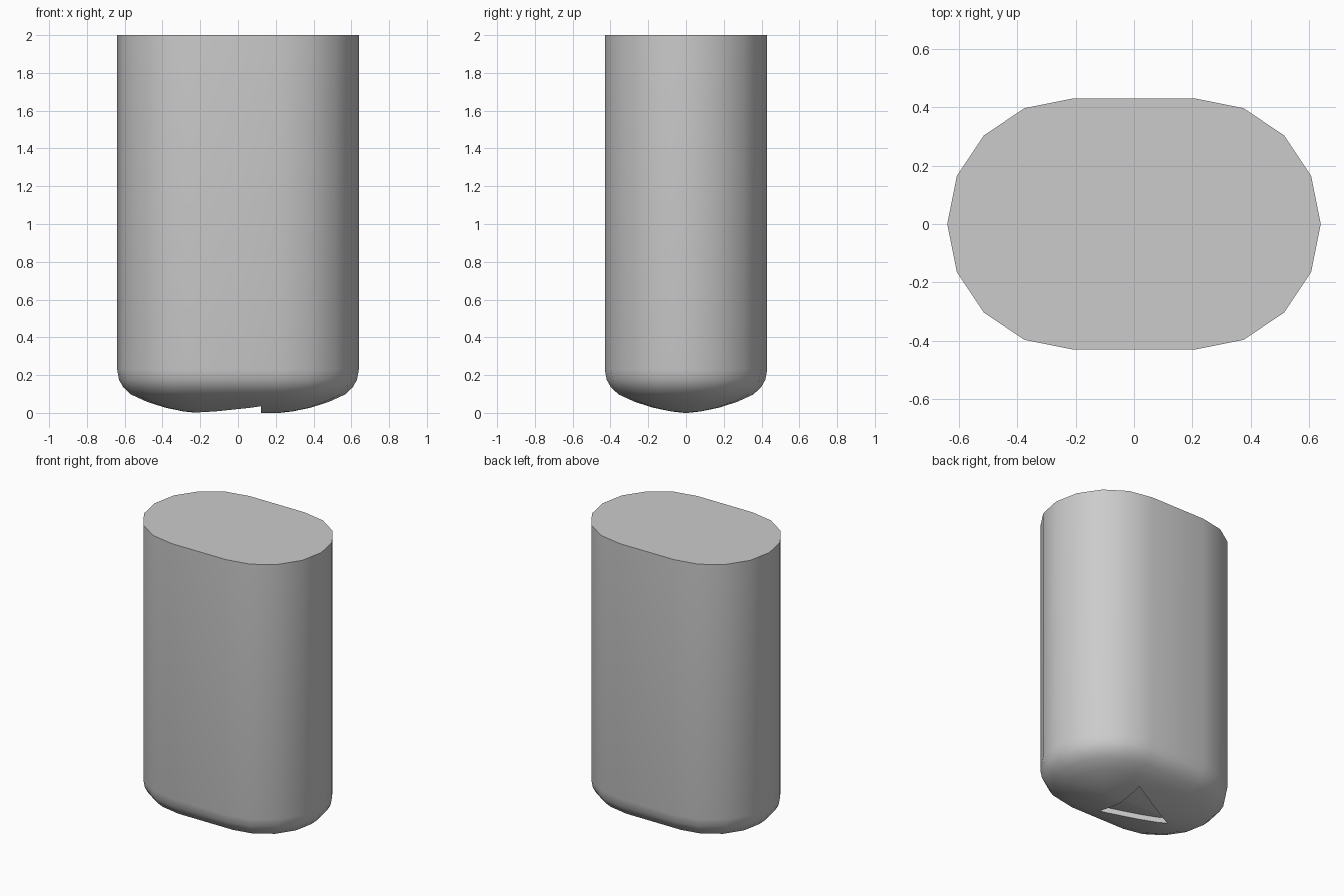
import bpy, bmesh
from math import cos, sin, pi

if "Cube" in bpy.data.objects:
    bpy.data.objects.remove(bpy.data.objects["Cube"])

HALF, R = 0.21, 0.43


def stadium(r, z):
    """Stadium outline with eight-sided half-round ends."""
    pts = []
    for side in (0, 1):
        for i in range(9):
            a = -pi / 2 + side * pi + i * pi / 8
            pts.append(((HALF if side == 0 else -HALF) + r * cos(a), r * sin(a), z))
    return pts


def finish(name, bm):
    bmesh.ops.remove_doubles(bm, verts=bm.verts, dist=0.0005)
    bmesh.ops.recalc_face_normals(bm, faces=bm.faces)
    me = bpy.data.meshes.new(name)
    bm.to_mesh(me)
    bm.free()
    ob = bpy.data.objects.new(name, me)
    bpy.context.collection.objects.link(ob)
    return ob


def loft(name, rings):
    bm = bmesh.new()
    loops = [[bm.verts.new(p) for p in ring] for ring in rings]
    n = len(loops[0])
    for a, b in zip(loops, loops[1:]):
        for i in range(n):
            j = (i + 1) % n
            bm.faces.new((a[i], a[j], b[j], b[i]))
    bm.faces.new(loops[0])
    bm.faces.new(loops[-1])
    return finish(name, bm)


def cut(ob, tool):
    m = ob.modifiers.new("cut", 'BOOLEAN')
    m.operation, m.solver, m.object = 'DIFFERENCE', 'EXACT', tool
    bpy.context.view_layer.objects.active = ob
    bpy.ops.object.modifier_apply(modifier=m.name)


# Oval post with domed underside
profile = [(0.01, 0), (0.08, 0.008), (0.176, 0.028), (0.27, 0.058), (0.356, 0.097),
           (0.397, 0.135), (0.42, 0.175), (R, 0.23), (R, 2.0)]
rings = [stadium(r, z) for r, z in profile]
post = loft("rounded_post", rings)

# Shallow triangular pocket under the post, its floor following the dome
raised = loft("pocket_floor_helper", [[(x, y, z + 0.037) for x, y, z in ring] for ring in rings])
tri = [(0.122, -0.2), (0.122, 0.2), (-0.277, 0)]
pocket = loft("pocket_cutter", [[(x, y, z) for x, y in tri] for z in (-0.1, 0.3)])
cut(pocket, raised)
cut(post, pocket)
for helper in (raised, pocket):
    bpy.data.objects.remove(helper)

# Smooth shading with crisp rims
bpy.ops.object.select_all(action='DESELECT')
post.select_set(True)
bpy.context.view_layer.objects.active = post
bpy.ops.object.shade_smooth_by_angle(angle=0.7)
